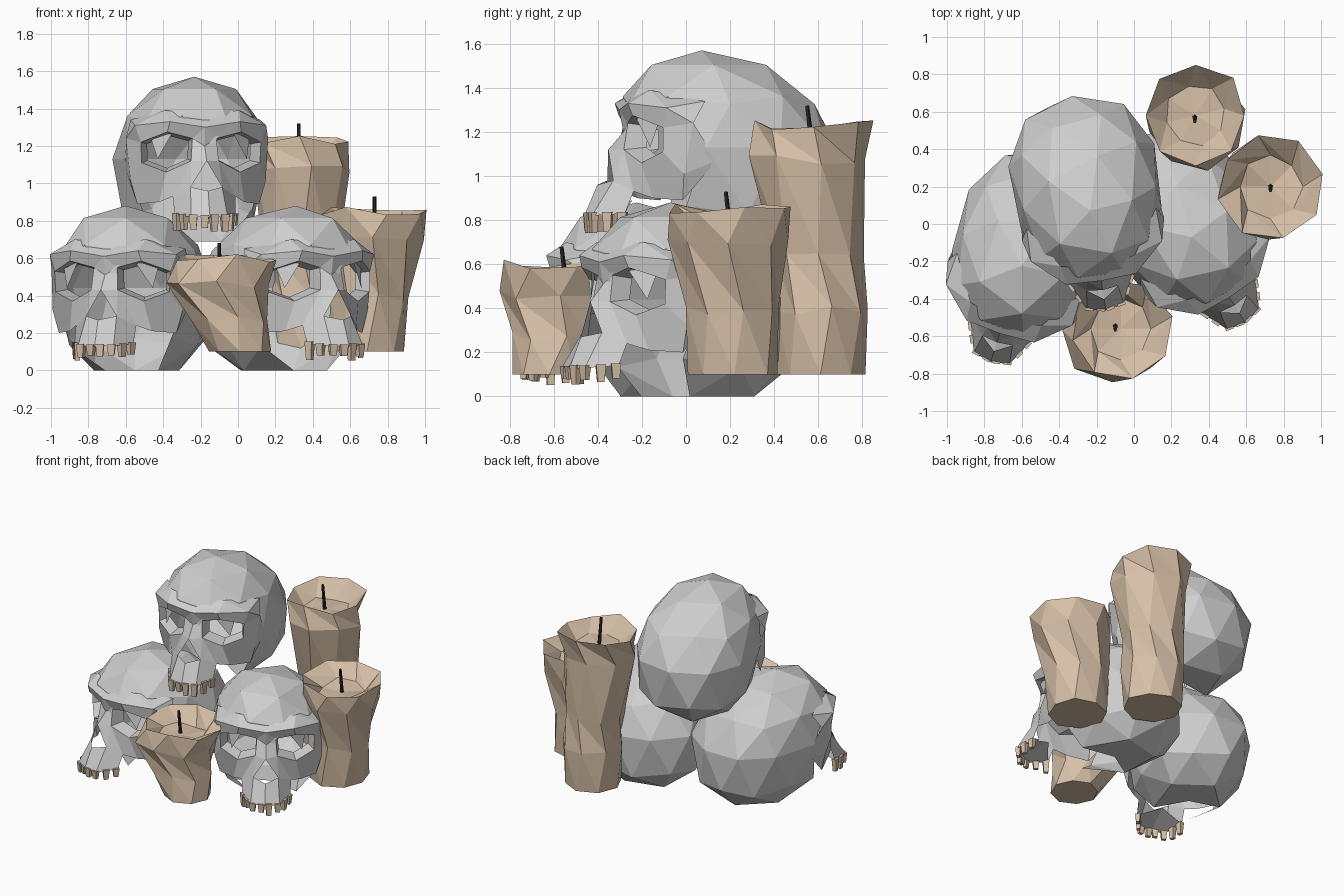
import bpy, bmesh, math, random
from mathutils import Vector, Matrix

random.seed(4)
if "Cube" in bpy.data.objects:
    bpy.data.objects.remove(bpy.data.objects["Cube"])


def material(name, rgb):
    m = bpy.data.materials.new(name)
    m.use_nodes = True
    m.diffuse_color = (*rgb, 1)
    bsdf = m.node_tree.nodes["Principled BSDF"]
    bsdf.inputs["Base Color"].default_value = (*rgb, 1)
    bsdf.inputs["Roughness"].default_value = 0.8
    return m


BONE = material("grey bone", (0.62, 0.62, 0.62))
WAX = material("tan wax", (0.68, 0.53, 0.39))
WICK = material("black wick", (0.02, 0.02, 0.02))


def finish(bm, name, mat, matrix=Matrix()):
    bmesh.ops.recalc_face_normals(bm, faces=bm.faces)
    mesh = bpy.data.meshes.new(name)
    bm.to_mesh(mesh)
    bm.free()
    mesh.materials.append(mat)
    ob = bpy.data.objects.new(name, mesh)
    ob.matrix_world = matrix
    bpy.context.collection.objects.link(ob)
    return ob


def signed_power(value, power):
    return math.copysign(abs(value) ** power, value)


# Half of the face: named corner points, lower case for the eye socket rim
FACE_POINTS = dict(
    A=(0, -.51, .61), B=(0, -.49, .51), C=(0, -.56, .43), D=(.085, -.55, .29),
    E=(0, -.61, .27), F=(0, -.67, .13), G=(.1, -.65, .13), H=(.165, -.51, .14),
    I=(.17, -.47, .24), J=(.23, -.39, .21), K=(.365, -.27, .32),
    L=(.19, -.50, .64), M=(.355, -.35, .62), N=(.385, -.23, .55),
    P=(0, -.45, .68), Q=(.2, -.40, .70), R=(.35, -.17, .65),
    T=(.37, -.12, .38), U=(0, -.45, .2), X=(.33, -.27, .2),
    a=(.065, -.48, .55), b=(.2, -.48, .585), c=(.325, -.36, .53),
    d=(.32, -.36, .42), e=(.2, -.44, .37), f=(.075, -.50, .43))
FACE_PATCHES = ("PALQ QLM QMR RMN ALba AaB LMcb MNc cNKd dKXJe eJIf fID BafC CfD "
                "DIHG DGFE NKT KXT FGHU").split()


def build_face(matrix, label):
    bm = bmesh.new()
    for side in (1, -1):
        pts = {k: Vector((side * x, y, z)) for k, (x, y, z) in FACE_POINTS.items()}
        rim = "abcdef"
        mid = sum((pts[k] for k in rim), Vector()) / len(rim)
        # Socket walls narrow slightly towards the back and stay open
        back = Vector((-side * .02, .09, 0))
        verts = {k: bm.verts.new(p) for k, p in pts.items()}
        inner = [bm.verts.new(mid.lerp(pts[k], .8) + back) for k in rim]
        for patch in FACE_PATCHES:
            bm.faces.new([verts[k] for k in patch])
        for i, k in enumerate(rim):
            j = (i + 1) % len(rim)
            bm.faces.new((verts[k], verts[rim[j]], inner[j], inner[i]))
    bmesh.ops.remove_doubles(bm, verts=bm.verts, dist=.001)
    finish(bm, label + "_skull_face", BONE, matrix)


def build_cranium(matrix, label):
    bm = bmesh.new()
    bmesh.ops.create_icosphere(bm, subdivisions=2, radius=1)
    for v in bm.verts:
        x, y, z = v.co
        # Fuller flanks and back, flattened base, crown leaning forward
        x = signed_power(x, .88) * (1 + .06 * y)
        y = signed_power(y, .9)
        if z < 0:
            z = -min(1, 1.2 * abs(z) ** .85)
        v.co = (.405 * x, .49 * y - .13 * max(z, -.2), .44 + .44 * z)

    # Opening behind the face and under the skull
    def is_open(face):
        p = face.calc_center_median()
        return (p.y < -.23 and p.z < .54) or (p.z < .04 and p.y < .02 and abs(p.x) < .12)

    bmesh.ops.delete(bm, geom=[f for f in bm.faces if is_open(f)], context="FACES")
    # Merge nearly flat neighbours into larger facets
    bmesh.ops.dissolve_limit(bm, angle_limit=math.radians(9), verts=bm.verts, edges=bm.edges)
    finish(bm, label + "_cranium", BONE, matrix)


def build_teeth(matrix, label):
    bm = bmesh.new()
    arch = [Vector(FACE_POINTS[k]) for k in "FGH"]
    spots = [(0, 1, .25), (0, 1, .85), (1, 2, .4), (1, 2, .85)]
    for side in (1, -1):
        for i, j, t in spots:
            p = arch[i].lerp(arch[j], t)
            along = arch[j] - arch[i]
            turn = math.atan2(along.y, along.x)
            length = random.uniform(.055, .1)
            made = bmesh.ops.create_cube(bm, size=1)["verts"]
            for v in made:
                taper = .7 if v.co.z < 0 else 1
                q = Vector((v.co.x * .045 * taper, v.co.y * .035 * taper, 0))
                q.rotate(Matrix.Rotation(turn, 3, "Z"))
                q += p + Vector((0, .012, (v.co.z - .35) * length))
                v.co = (side * q.x, q.y, q.z)
    finish(bm, label + "_teeth", WAX, matrix)


# Three skulls: two below, one resting on top
for label, place, yaw in (("right", (-.56, -.1, 0), -18),
                          ("left", (.24, .04, 0), 32),
                          ("top", (-.255, .2, .69), 9)):
    matrix = Matrix.Translation(place) @ Matrix.Rotation(math.radians(yaw), 4, "Z")
    build_cranium(matrix, label)
    build_face(matrix, label)
    build_teeth(matrix, label)


def build_candle(label, rings, wick):
    sides = 8
    bm = bmesh.new()
    # Melted pool: the rim folds in to a sunken floor
    z, x, y, r = rings[-1]
    rows = []
    for n, (z, x, y, r) in enumerate(rings + [(z - .09, x, y, r * .6)]):
        row = []
        for i in range(sides):
            a = math.tau * (i + .3 * (n % 2)) / sides
            k = r * random.uniform(.96, 1.06)
            lift = random.uniform(-.03, .015) if n else 0
            row.append(bm.verts.new((x + k * math.cos(a), y + k * math.sin(a), z + lift)))
        rows.append(row)
    for low, high in zip(rows, rows[1:]):
        for i in range(sides):
            j = (i + 1) % sides
            bm.faces.new((low[i], low[j], high[i]))
            bm.faces.new((low[j], high[j], high[i]))
    bm.faces.new(rows[0])
    centre = bm.verts.new((x, y, z - .02))
    for i in range(sides):
        bm.faces.new((rows[-1][i], rows[-1][(i + 1) % sides], centre))
    finish(bm, label + "_candle", WAX)
    # Slightly bent wick
    x, y, low, high = wick
    bm = bmesh.new()
    bmesh.ops.create_cone(bm, cap_ends=True, segments=5, radius1=.013, radius2=.01,
                          depth=high - low,
                          matrix=Matrix.Translation((x, y, (low + high) / 2))
                          @ Matrix.Rotation(.12, 4, "X"))
    finish(bm, label + "_wick", WICK)


# Each ring: height, centre x, centre y, radius
build_candle("tall", [(.1, .35, .61, .2), (.4, .35, .61, .21), (.65, .34, .6, .205),
                      (1.08, .33, .55, .26), (1.24, .33, .58, .27)],
             (.325, .56, 1.13, 1.32))
build_candle("middle", [(.1, .69, .22, .2), (.4, .7, .21, .22),
                        (.7, .72, .19, .26), (.86, .73, .2, .275)],
             (.73, .19, .75, .93))
build_candle("short", [(.1, .01, -.62, .16), (.28, -.05, -.59, .21),
                       (.47, -.115, -.57, .275), (.61, -.07, -.56, .27)],
             (-.1, -.555, .5, .68))
